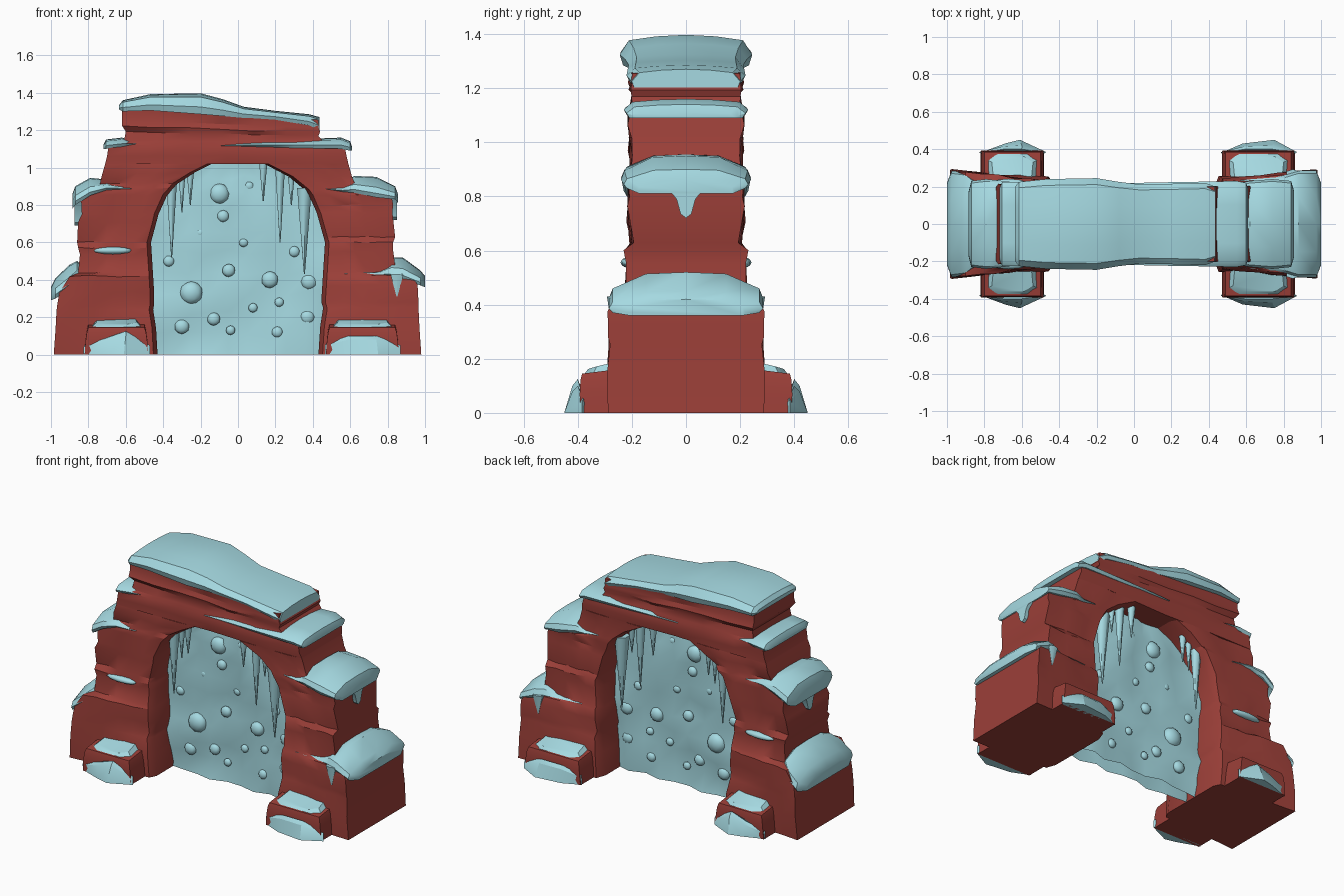
import bpy, bmesh, math, random
from mathutils import Matrix

random.seed(4)

def material(name, col):
    m = bpy.data.materials.new(name)
    m.diffuse_color = (*col, 1)
    return m

ROCK = material("red rock", (0.33, 0.05, 0.04))
SNOW = material("pale ice", (0.38, 0.70, 0.76))

def finish(name, bm, mat, angle=30):
    bmesh.ops.recalc_face_normals(bm, faces=bm.faces)
    me = bpy.data.meshes.new(name)
    bm.to_mesh(me)
    bm.free()
    ob = bpy.data.objects.new(name, me)
    bpy.context.collection.objects.link(ob)
    me.materials.append(mat)
    bpy.context.view_layer.objects.active = ob
    ob.select_set(True)
    bpy.ops.object.shade_smooth_by_angle(angle=math.radians(angle))
    ob.select_set(False)
    return ob

def loft(name, rings, mat, angle=30, caps=True):
    bm = bmesh.new()
    vs = [[bm.verts.new(p) for p in r] for r in rings]
    n = len(vs[0])
    for a, b in zip(vs, vs[1:]):
        for i in range(n):
            j = (i + 1) % n
            bm.faces.new((a[i], a[j], b[j], b[i]))
    if caps:
        bm.faces.new(vs[0])
        bm.faces.new(vs[-1])
    return finish(name, bm, mat, angle)

def strata(name, rows, n, jit, mat, chamfer=0, caps=True, angle=30):
    """Stacked layers: each row is (z at xa, z at xb, xa, xb, half depth at xa, at xb)."""
    rings = []
    for k, (za, zb, xa, xb, ya, yb) in enumerate(rows):
        end = k in (0, len(rows) - 1)
        front = []
        xe = xb + math.copysign(chamfer, xa)
        for i in range(n + 1):
            t = i / n
            dz = 0 if end else random.uniform(-jit, jit) * 0.8
            front.append((xa + (xe - xa) * t,
                          ya + (yb - ya) * t + random.uniform(-jit, jit),
                          za + (zb - za) * t + dz))
        if chamfer:
            front.append((xb, yb - .05 + random.uniform(-jit, jit), zb))
        rings.append([(x, -y, z) for x, y, z in front] +
                     [(x, y, z) for x, y, z in reversed(front)])
    return loft(name, rings, mat, angle, caps)

def interp(table, z):
    for (z0, a), (z1, b) in zip(table, table[1:]):
        if z <= z1:
            return a + (b - a) * (z - z0) / (z1 - z0)
    return table[-1][1]

# half width of the opening by height
OPENING = [(0, .43), (.12, .435), (.25, .455), (.28, .445), (.6, .465), (.75, .425), (.86, .375),
           (.93, .31), (.98, .22), (1.02, .14)]

# rock legs: (z, outer x, outer half depth, inner half depth)
left = [(0, .985, .29, .25), (.14, .975, .29, .25), (.24, .97, .285, .24), (.27, .965, .285, .225),
        (.33, .955, .285, .235), (.42, .90, .28, .23), (.44, .855, .225, .22), (.53, .845, .215, .21),
        (.57, .855, .225, .215), (.60, .86, .20, .20), (.71, .855, .215, .21), (.75, .835, .21, .205),
        (.85, .84, .215, .21), (.89, .80, .21, .21), (.91, .74, .20, .20), (.97, .725, .21, .21),
        (1.02, .71, .205, .205)]
right = [(0, .98, .29, .25), (.15, .97, .29, .25), (.25, .965, .285, .24), (.28, .965, .285, .225),
         (.37, .96, .29, .24), (.42, .93, .28, .23), (.44, .845, .225, .22), (.55, .83, .215, .215),
         (.60, .83, .225, .215), (.63, .84, .20, .20), (.76, .825, .215, .21), (.80, .83, .205, .205),
         (.85, .82, .215, .21), (.88, .64, .21, .21), (.95, .61, .205, .205), (1.02, .59, .205, .205)]
for side, rows, nm in ((-1, left, "left_rock_leg"), (1, right, "right_rock_leg")):
    strata(nm, [(z, z, side * xo, side * interp(OPENING, z), yo, yi)
                for z, xo, yo, yi in rows], 5, .007, ROCK, .022)

# rock lintel over the opening
strata("rock_lintel", [
    (1.02, 1.02, -.71, .59, .205, .205), (1.06, 1.06, -.70, .58, .21, .21),
    (1.12, 1.11, -.69, .57, .21, .21), (1.14, 1.13, -.61, .46, .20, .205),
    (1.19, 1.17, -.60, .43, .195, .195), (1.22, 1.19, -.62, .44, .21, .205),
    (1.26, 1.215, -.62, .43, .195, .195), (1.32, 1.255, -.62, .43, .205, .20)], 6, .007, ROCK)

# lumpy ice wall closing the opening
strata("ice_wall", [(z, z, -interp(OPENING, z) - .03, interp(OPENING, z) + .03, .05, .05)
                    for z in (0, .11, .22, .33, .44, .55, .66, .77, .87, .95, 1.03)], 9, .02, SNOW,
       caps=False, angle=60)

# snow cap helper: sections along x of (x, bottom z, top z, half depth)
CAP = ((.95, 0), (1, .2), (.95, .5), (.52, .95))
FLAT = ((.95, 0), (1, .35), (.86, .82), (.45, .95))
def snow(name, sections, shape=CAP):
    rings = []
    for x, zb, zt, w in sections:
        half = [(w * a, zb + (zt - zb) * b) for a, b in shape]
        rings.append([(x, -y, z) for y, z in half] + [(x, 0, zt)] +
                     [(x, y, z) for y, z in reversed(half)])
    loft(name, rings, SNOW, 35)

snow("top_snow", [(-.635, 1.31, 1.335, .20), (-.615, 1.30, 1.36, .225), (-.47, 1.305, 1.392, .24),
                  (-.20, 1.285, 1.397, .245), (-.08, 1.275, 1.365, .225), (.03, 1.265, 1.325, .212),
                  (.2, 1.255, 1.303, .215), (.38, 1.225, 1.285, .22), (.435, 1.20, 1.27, .20)], FLAT)
snow("upper_right_snow", [(-.09, 1.115, 1.12, .216), (.1, 1.11, 1.14, .222), (.3, 1.105, 1.15, .225),
                          (.55, 1.10, 1.16, .23), (.60, 1.09, 1.14, .22), (.61, 1.09, 1.11, .19)], FLAT)
snow("upper_left_snow", [(-.72, 1.10, 1.12, .19), (-.705, 1.10, 1.15, .225),
                         (-.62, 1.11, 1.16, .225), (-.52, 1.125, 1.13, .21)], FLAT)
snow("middle_left_snow", [(-.885, .78, .86, .17), (-.87, .80, .90, .23), (-.79, .85, .945, .24),
                          (-.70, .88, .935, .23), (-.57, .885, .895, .215)])
snow("middle_right_snow", [(.855, .81, .86, .18), (.84, .83, .90, .23), (.74, .84, .95, .24),
                           (.62, .865, .955, .23), (.56, .87, .91, .22), (.47, .885, .89, .213)])
snow("lower_left_snow", [(-1.0, .29, .36, .22), (-.975, .30, .41, .285), (-.90, .35, .48, .275),
                         (-.86, .40, .50, .24), (-.83, .43, .47, .2)])
snow("lower_right_snow", [(1.0, .36, .42, .22), (.975, .37, .45, .285), (.88, .40, .52, .285),
                          (.82, .41, .52, .265), (.76, .42, .46, .25), (.57, .43, .44, .235)])

# pointed ice: hanging cones
def icicle(name, x, y, top, tip, r, flat=1):
    bm = bmesh.new()
    bmesh.ops.create_cone(bm, cap_ends=True, segments=6, radius1=.003, radius2=r, depth=top - tip,
                          matrix=Matrix.Translation((x, y, (top + tip) / 2)) @
                          Matrix.Diagonal((1, flat, 1, 1)))
    finish(name, bm, SNOW, 65)

def blob(name, loc, size, sub=2):
    bm = bmesh.new()
    bmesh.ops.create_icosphere(bm, subdivisions=sub, radius=1,
                               matrix=Matrix.Translation(loc) @ Matrix.Diagonal((*size, 1)))
    finish(name, bm, SNOW, 60)

# flat pointed drips down the outer ends of the snow caps
for nm, x0, x1, zt, zm, tip in (("right", .81, .85, .84, .79, .72), ("left", -.83, -.875, .82, .76, .69)):
    loft(f"{nm}_side_drip", [[(x, -.075, zt), (x, -.035, zm), (x, -.02, tip + .015), (x, 0, tip),
                              (x, .02, tip + .015), (x, .035, zm), (x, .075, zt)] for x in (x0, x1)], SNOW)

ICICLES = [(-.355, .95, .52, .035), (-.255, .99, .80, .024), (-.30, .95, .76, .02),
           (.135, 1.03, .82, .026), (.225, 1.0, .60, .03), (.285, .95, .80, .02), (.355, .89, .43, .045)]
BUMPS = [(-.25, .33, .062), (-.1, .86, .055), (-.08, .74, .032), (-.05, .45, .035), (.17, .40, .045),
         (.38, .39, .045), (.37, .2, .04), (.21, .12, .03), (-.04, .13, .025), (-.13, .19, .035),
         (-.3, .15, .04), (.06, .9, .025), (.22, .28, .025), (.03, .6, .025), (-.2, .65, .025),
         (.3, .55, .03), (-.37, .5, .03), (.08, .25, .025)]
# rock feet: x range, x of the snow peak, profile height at the drift's quarter points
FEET = [("left", -.82, -.48, -.61, (.05, .09, .125, .05)), ("right", .47, .86, .75, (.06, .10, .10, .05))]

for s, face in ((-1, "front"), (1, "back")):
    for i, (x, top, tip, r) in enumerate(ICICLES):
        icicle(f"{face}_icicle_{i}", x, s * .137, top, tip, r)
    for i, (x, z, r) in enumerate(BUMPS):
        blob(f"{face}_ice_bump_{i}", (x, s * .047, z), (r, r * .65, r))
    blob(f"{face}_snow_patch", (-.67, s * .212, .556), (.105, .03, .02))
    icicle(f"{face}_snow_drip", .85, s * .272, .43, .31, .04, .5)
    for side, xa, xb, xp, hs in FEET:
        # foot block, slightly tapered, top sloping down to the toe
        loft(f"{face}_{side}_rock_foot", [
            [(xa + d, s * .15, z * 1.2), (xb - d, s * .15, z * 1.2),
             (xb - d, s * (.39 - e), z), (xa + d, s * (.39 - e), z)]
            for z, d, e in ((0, 0, 0), (.07, .005, -.003), (.12, .012, .0), (.145, .02, .006))], ROCK)
        # snow lying on the foot
        a, b = xa + .03, xb - .03
        loft(f"{face}_{side}_foot_snow", [
            [(a, s * .23, .145), (b, s * .23, .145), (b, s * .345, .14), (b - .05, s * .38, .138),
             (a + .05, s * .38, .138), (a, s * .345, .14)],
            [(a + .04, s * .23, .19), (b - .04, s * .23, .195), (b - .03, s * .33, .172),
             (b - .08, s * .362, .162), (a + .08, s * .362, .16), (a + .03, s * .33, .168)]], SNOW)
        # snow drift at the toe
        xs = [xa - .005, xa + .12, xb - .12, xb + .01]
        base = sorted([(xa - .005, .38), (xa + xb - xp, .43), (xp, .45), (xb + .01, .385)])
        loft(f"{face}_{side}_snow_drift", [
            [(xs[0] + .02, s * .37, 0)] + [(x, s * y, 0) for x, y in base] + [(xs[3] - .02, s * .37, 0)],
            [(xs[0] + .02, s * .37, hs[0] * .8)] +
            [(x, s * y, h * .8) for x, y, h in zip(xs, (.385, .415, .42, .385), hs)] +
            [(xs[3] - .02, s * .37, hs[3] * .8)],
            [(xs[0] + .03, s * .37, hs[0])] +
            [(x * .98 + .02 * xp, s * y, h) for x, y, h in zip(xs, (.38, .4, .4, .38), hs)] +
            [(xs[3] - .03, s * .37, hs[3])]], SNOW, 25)
